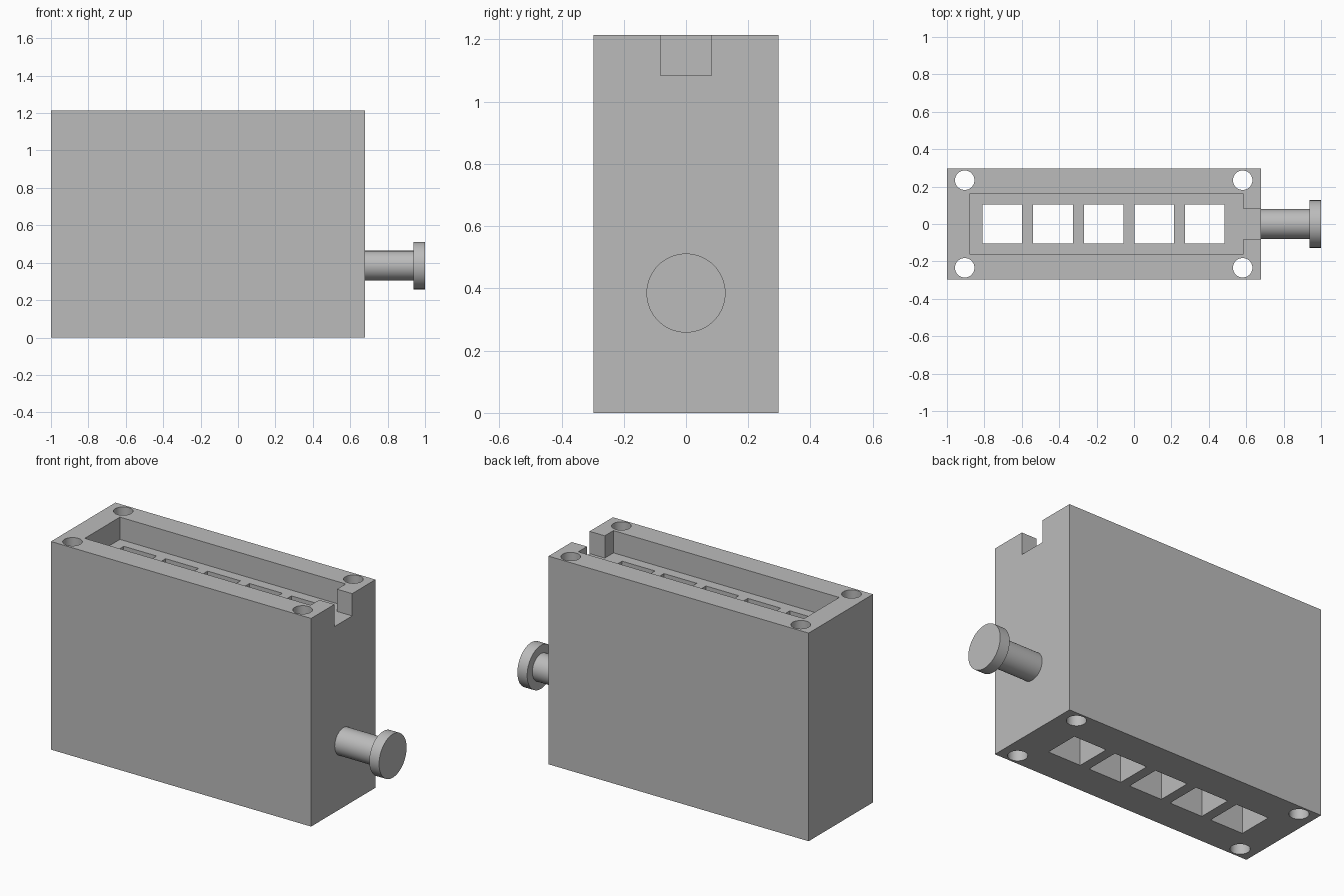
import bpy
import bmesh
from math import cos, sin, pi, radians

cube = bpy.data.objects.get("Cube")
if cube:
    bpy.data.objects.remove(cube, do_unlink=True)

grey = bpy.data.materials.new("plain grey")
grey.use_nodes = True
colour = (0.5, 0.5, 0.5, 1)
grey.diffuse_color = colour
grey.node_tree.nodes["Principled BSDF"].inputs["Base Color"].default_value = colour

LEFT, RIGHT, HALF_Y, HEIGHT = -1.0, 0.68, 0.297, 1.215
FLOOR = 1.085      # floor of the top recess
KNOB_Z = 0.385


def rect(x0, x1, half_y):
    return [(x0, -half_y), (x1, -half_y), (x1, half_y), (x0, half_y)]


def circle(x, y, r, n=48):
    return [(x + r * cos(2 * pi * i / n), y + r * sin(2 * pi * i / n)) for i in range(n)]


def prism(name, outline, z0, z1):
    """Extrude a counter-clockwise outline from z0 up to z1."""
    bm = bmesh.new()
    face = bm.faces.new([bm.verts.new((x, y, z0)) for x, y in outline])
    top = bmesh.ops.extrude_face_region(bm, geom=[face])["geom"]
    verts = [v for v in top if isinstance(v, bmesh.types.BMVert)]
    bmesh.ops.translate(bm, verts=verts, vec=(0, 0, z1 - z0))
    bmesh.ops.recalc_face_normals(bm, faces=bm.faces)
    mesh = bpy.data.meshes.new(name)
    bm.to_mesh(mesh)
    bm.free()
    mesh.materials.append(grey)
    obj = bpy.data.objects.new(name, mesh)
    bpy.context.collection.objects.link(obj)
    return obj


def activate(obj):
    bpy.ops.object.select_all(action="DESELECT")
    obj.select_set(True)
    bpy.context.view_layer.objects.active = obj


def cut(target, outline, z0, z1):
    cutter = prism("cutter", outline, z0, z1)
    cutter.hide_render = True
    mod = target.modifiers.new("cut", "BOOLEAN")
    mod.operation, mod.solver, mod.object = "DIFFERENCE", "EXACT", cutter
    activate(target)
    bpy.ops.object.modifier_apply(modifier=mod.name)
    bpy.data.objects.remove(cutter, do_unlink=True)


# Housing block
housing = prism("housing", rect(LEFT, RIGHT, HALF_Y), 0, HEIGHT)

# Top recess with a narrow channel open through the side wall
px0, px1, py, ny, out = -0.876, 0.582, 0.162, 0.082, RIGHT + 0.1
recess = [(px0, -py), (px1, -py), (px1, -ny), (out, -ny),
          (out, ny), (px1, ny), (px1, py), (px0, py)]
cut(housing, recess, FLOOR, HEIGHT + 0.1)

# Five square shafts right through the block
for i in range(5):
    x = -0.81 + 0.2707 * i
    cut(housing, rect(x, x + 0.212, 0.103), -0.1, HEIGHT)

# Four corner bolt holes
for x in (-0.905, 0.581):
    for y in (-0.234, 0.234):
        cut(housing, circle(x, y, 0.052), -0.1, HEIGHT + 0.1)
activate(housing)
bpy.ops.object.shade_smooth_by_angle(angle=radians(30))


# Side knob: stem and disc head
def rod(name, x0, x1, radius):
    bpy.ops.mesh.primitive_cylinder_add(
        vertices=64, radius=radius, depth=x1 - x0,
        location=((x0 + x1) / 2, 0, KNOB_Z), rotation=(0, pi / 2, 0))
    obj = bpy.context.object
    obj.name = name
    obj.data.materials.append(grey)
    bpy.ops.object.shade_smooth_by_angle(angle=radians(30))


rod("knob_stem", RIGHT - 0.02, 0.94, 0.079)
rod("knob_head", 0.937, 1.0, 0.127)
